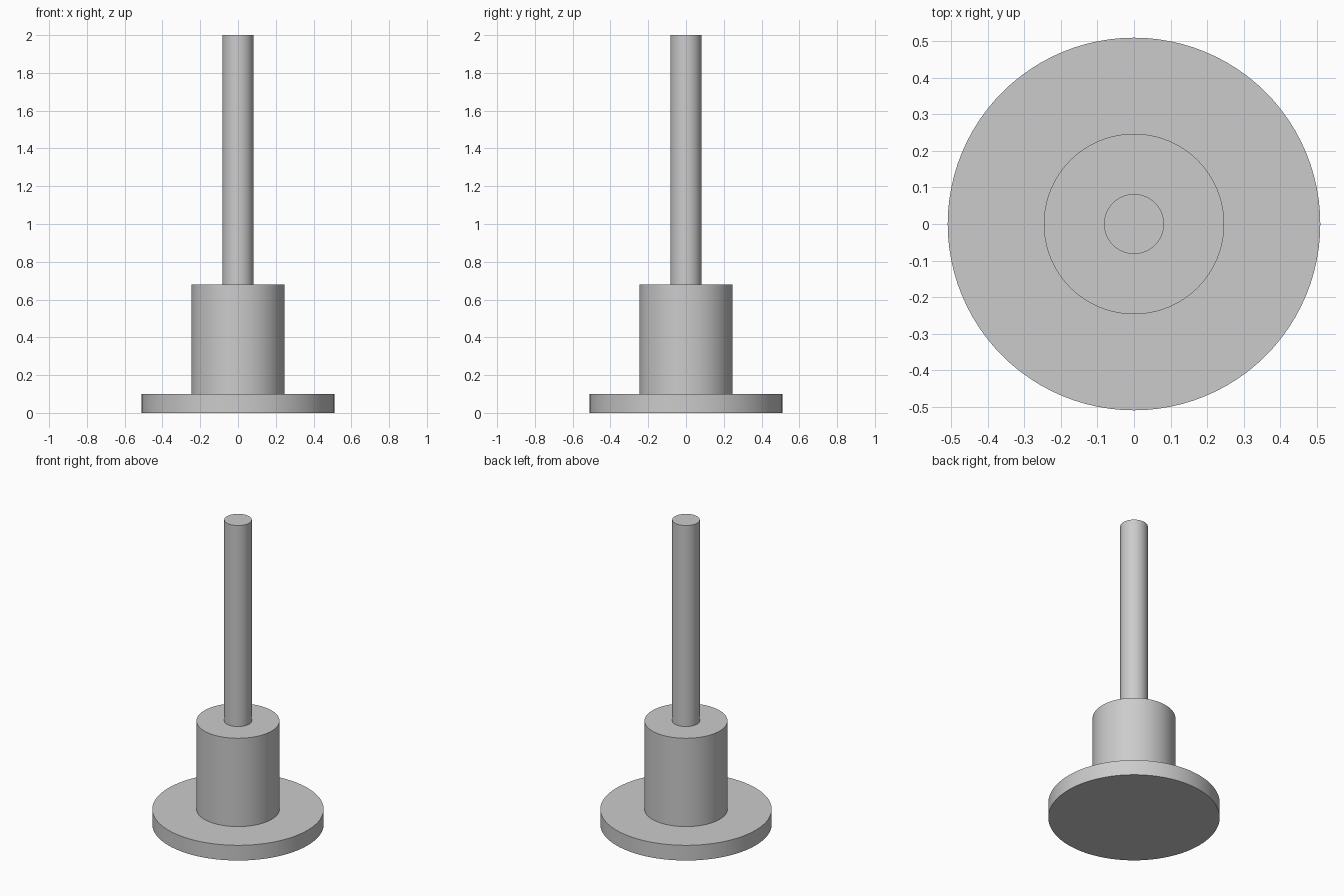
import bpy
import math

cube = bpy.data.objects.get("Cube")
if cube:
    bpy.data.objects.remove(cube, do_unlink=True)

GREY = (0.6, 0.6, 0.6, 1.0)
grey = bpy.data.materials.new("plain_grey")
grey.use_nodes = True
grey.diffuse_color = GREY
grey.node_tree.nodes["Principled BSDF"].inputs["Base Color"].default_value = GREY


def cylinder(name, radius, bottom, top):
    """Upright smooth cylinder between two heights."""
    bpy.ops.mesh.primitive_cylinder_add(
        vertices=96, radius=radius, depth=top - bottom,
        location=(0, 0, (bottom + top) / 2))
    part = bpy.context.object
    part.name = name
    part.data.materials.append(grey)
    bpy.ops.object.shade_smooth_by_angle(angle=math.radians(30))
    return part


# Flat round foot, thick hub and slim shaft, stacked on one axis
cylinder("base_disc", 0.51, 0.0, 0.10)
cylinder("hub", 0.247, 0.10, 0.68)
cylinder("shaft", 0.082, 0.68, 2.0)
